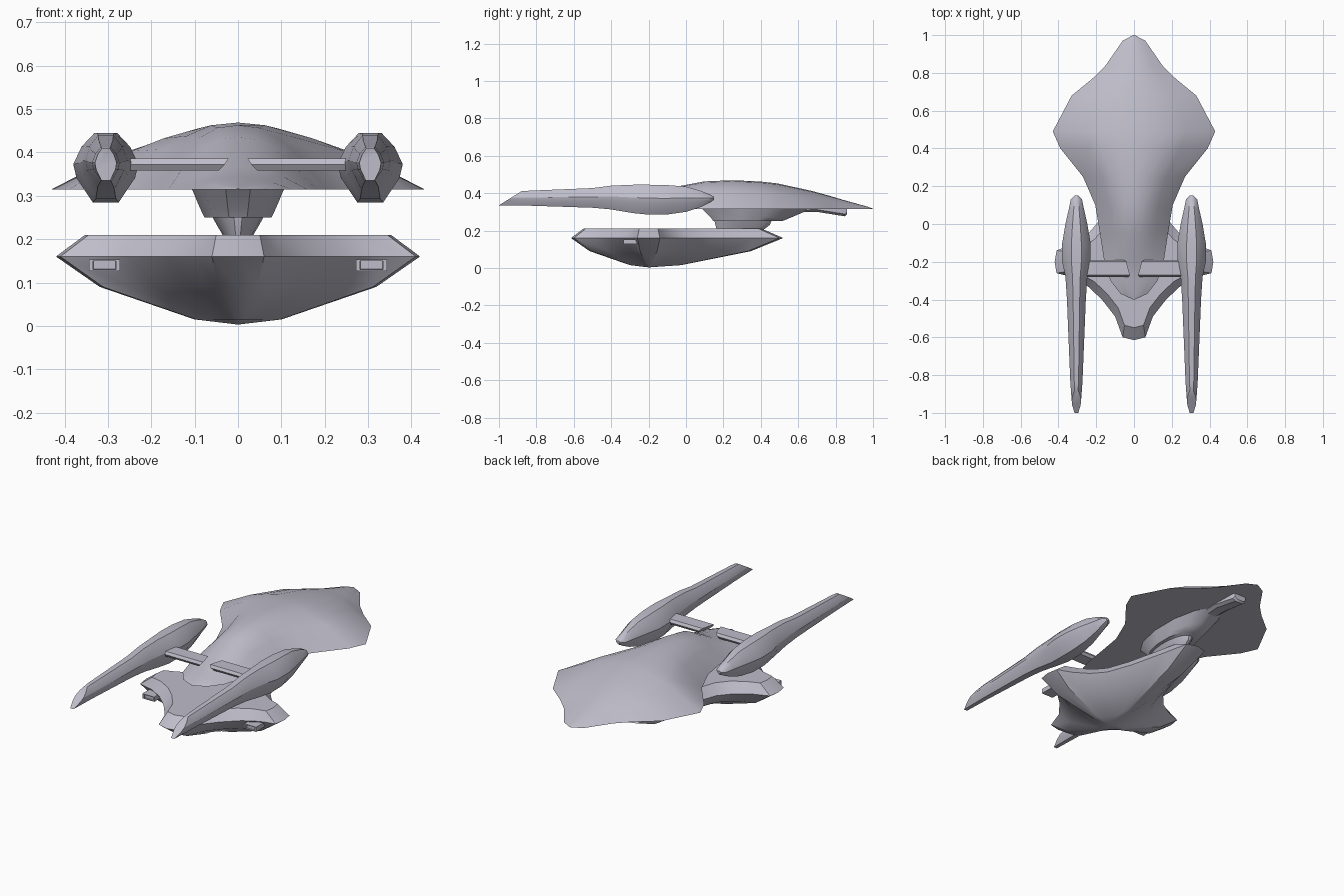
import bpy, bmesh, math
from mathutils import Vector

cube = bpy.data.objects.get("Cube")
if cube:
    bpy.data.objects.remove(cube, do_unlink=True)

hull_paint = bpy.data.materials.new("lavender_grey")
hull_paint.use_nodes = True
COLOUR = (0.52, 0.51, 0.59, 1)
hull_paint.diffuse_color = COLOUR
hull_paint.node_tree.nodes["Principled BSDF"].inputs["Base Color"].default_value = COLOUR


def loft(name, rings, angle=30):
    """Skin a run of closed rings, cap both ends and smooth by angle."""
    bm = bmesh.new()
    loops = [[bm.verts.new(p) for p in ring] for ring in rings]
    for a, b in zip(loops, loops[1:]):
        for i in range(len(a)):
            j = (i + 1) % len(a)
            bm.faces.new((a[i], a[j], b[j], b[i]))
    bm.faces.new(loops[0])
    bm.faces.new(loops[-1])
    bmesh.ops.remove_doubles(bm, verts=bm.verts, dist=0.0008)
    bmesh.ops.recalc_face_normals(bm, faces=bm.faces)
    mesh = bpy.data.meshes.new(name)
    bm.to_mesh(mesh)
    bm.free()
    mesh.materials.append(hull_paint)
    mesh.shade_smooth()
    mesh.set_sharp_from_angle(angle=math.radians(angle))
    obj = bpy.data.objects.new(name, mesh)
    bpy.context.collection.objects.link(obj)
    return obj


def both_sides(name, build):
    for side, s in (("left", 1), ("right", -1)):
        build(f"{side}_{name}", s)


def mirrored(half):
    """Close a half profile by mirroring it across x = 0."""
    return half + [(-x, y) for x, y in reversed(half) if abs(x) > 1e-6]


# Upper hull: domed section swept along the spine (y, half width, top z)
BASE = 0.315
spine = [(1.0, 0.004, 0.317), (0.97, 0.06, 0.328), (0.84, 0.15, 0.364),
         (0.77, 0.22, 0.385), (0.68, 0.33, 0.41), (0.49, 0.43, 0.452),
         (0.4, 0.39, 0.462), (0.25, 0.27, 0.469), (0.1, 0.205, 0.463),
         (-0.05, 0.18, 0.435), (-0.18, 0.16, 0.367), (-0.3, 0.125, 0.342),
         (-0.37, 0.07, 0.325), (-0.4, 0.004, 0.317)]
dome = mirrored([(1, 0), (0.63, 0.6), (0.44, 0.8), (0.23, 0.96), (0, 1)])
loft("upper_hull", [[(u * w, y, BASE + v * (top - BASE)) for u, v in dome]
                    for y, w, top in spine])

# Lower hull: four-pointed star rings scaled about the centre
CY = -0.2
star = mirrored([(0, -0.415), (0.06, -0.4), (0.1, -0.29), (0.17, -0.2),
                 (0.25, -0.125), (0.33, -0.08), (0.41, -0.06), (0.42, 0),
                 (0.41, 0.06), (0.33, 0.09), (0.25, 0.14), (0.19, 0.21),
                 (0.14, 0.35), (0.09, 0.56), (0.06, 0.7), (0, 0.72)])
levels = [(0.21, 0.84), (0.16, 1), (0.09, 0.76), (0.015, 0.24), (0.003, 0.002)]
loft("lower_hull", [[(x * k, CY + y * k, z) for x, y in star] for z, k in levels])


# Neck and keel: stretched rings given as (z, front y, rear y, half width)
def tapered(name, rings, count, angle):
    loft(name, [[(w * math.cos(t), (f + r) / 2 + (r - f) / 2 * math.sin(t), z)
                 for t in (math.tau * (i + 0.5) / count for i in range(count))]
                for z, f, r, w in rings], angle)


tapered("keel", [(0.32, 0.07, 0.69, 0.112), (0.27, 0.125, 0.57, 0.09),
                 (0.25, 0.14, 0.52, 0.08)], 12, 35)
tapered("neck", [(0.255, 0.15, 0.46, 0.062), (0.23, 0.155, 0.45, 0.048),
                 (0.2, 0.165, 0.41, 0.03)], 20, 30)

# Pod hanging under the rear of the upper hull
pod = [(0.6, 0.04, 0.298), (0.7, 0.045, 0.3), (0.85, 0.04, 0.276), (0.86, 0.035, 0.285)]
loft("rear_pod", [[(-w, y, 0.318), (w, y, 0.318), (w, y, z + 0.012),
                   (w * 0.6, y, z), (-w * 0.6, y, z), (-w, y, z + 0.012)]
                  for y, w, z in pod])

# Nacelles: faceted section lofted along y (y, half width, bottom z, top z)
section = mirrored([(0.35, 1), (0.75, 0.6), (1, 0.1), (0.9, -0.3), (0.4, -1)])
stations = [(0.15, 0.01, 0.365, 0.38), (0.13, 0.03, 0.35, 0.392),
            (0.08, 0.04, 0.326, 0.412), (0, 0.058, 0.3, 0.435),
            (-0.1, 0.075, 0.286, 0.443), (-0.2, 0.075, 0.285, 0.445),
            (-0.28, 0.058, 0.293, 0.445), (-0.4, 0.05, 0.313, 0.44),
            (-0.5, 0.046, 0.322, 0.427), (-0.84, 0.032, 0.333, 0.413),
            (-0.94, 0.025, 0.335, 0.41)]


def nacelle(name, s):
    rings = []
    for y, w, low, high in stations:
        shear = 0.06 if y < -0.9 else 0      # slanted end face
        rings.append([(s * (0.305 + u * w), y + v * shear,
                       (low + high) / 2 + v * (high - low) / 2) for u, v in section])
    loft(name, rings)


both_sides("nacelle", nacelle)

# Pylons: flat hexagonal bars with slanted inner ends
bar = [(1, 0), (0.8, 1), (-0.8, 1), (-1, 0), (-0.8, -1), (0.8, -1)]


def pylon(name, s):
    loft(name, [[(s * (x - slant * (v + 1 - u)), -0.235 + 0.045 * u, 0.372 + 0.014 * v)
                 for u, v in bar] for x, slant in ((0.3, 0), (0.055, 0.012))])


both_sides("pylon", pylon)


# Small boxed vents on the sides of the lower hull, with a recessed face
def vent(name, s):
    steps = [(-0.25, 1), (-0.335, 1), (-0.335, 0.75), (-0.328, 0.7)]
    loft(name, [[(s * (0.308 + 0.036 * k * u), y, 0.14 + 0.013 * k * v)
                 for u, v in ((-1, -1), (1, -1), (1, 1), (-1, 1))] for y, k in steps])


both_sides("vent", vent)
